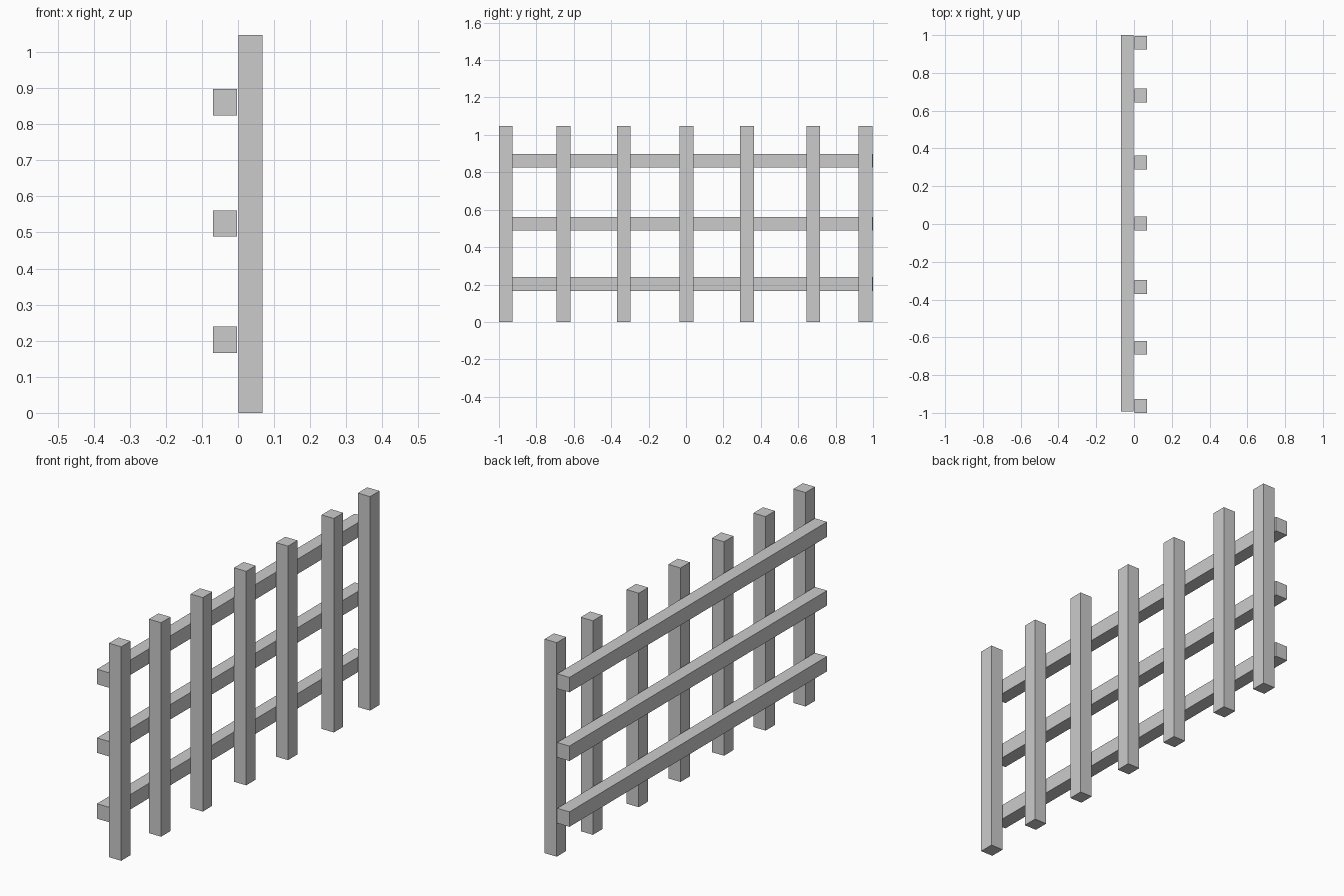
import bpy

if "Cube" in bpy.data.objects:
    bpy.data.objects.remove(bpy.data.objects["Cube"])


def box(name, lo, hi):
    """Axis-aligned box between two corners."""
    bpy.ops.mesh.primitive_cube_add(size=1, location=[(a + b) / 2 for a, b in zip(lo, hi)])
    ob = bpy.context.object
    ob.name = name
    ob.scale = [b - a for a, b in zip(lo, hi)]
    bpy.ops.object.transform_apply(location=False, rotation=False, scale=True)
    return ob


# Upright posts, slightly unevenly spaced
HALF = 0.0365
for i, y in enumerate((-0.9635, -0.655, -0.333, 0.003, 0.326, 0.68, 0.96)):
    box(f"post_{i + 1}", (0.002, y - HALF, 0), (0.068, y + HALF, 1.047))

# Horizontal rails behind the posts
for name, z in (("lower", 0.203), ("middle", 0.525), ("upper", 0.861)):
    box(f"{name}_rail", (-0.069, -0.992, z - HALF), (-0.003, 1.0, z + HALF))
